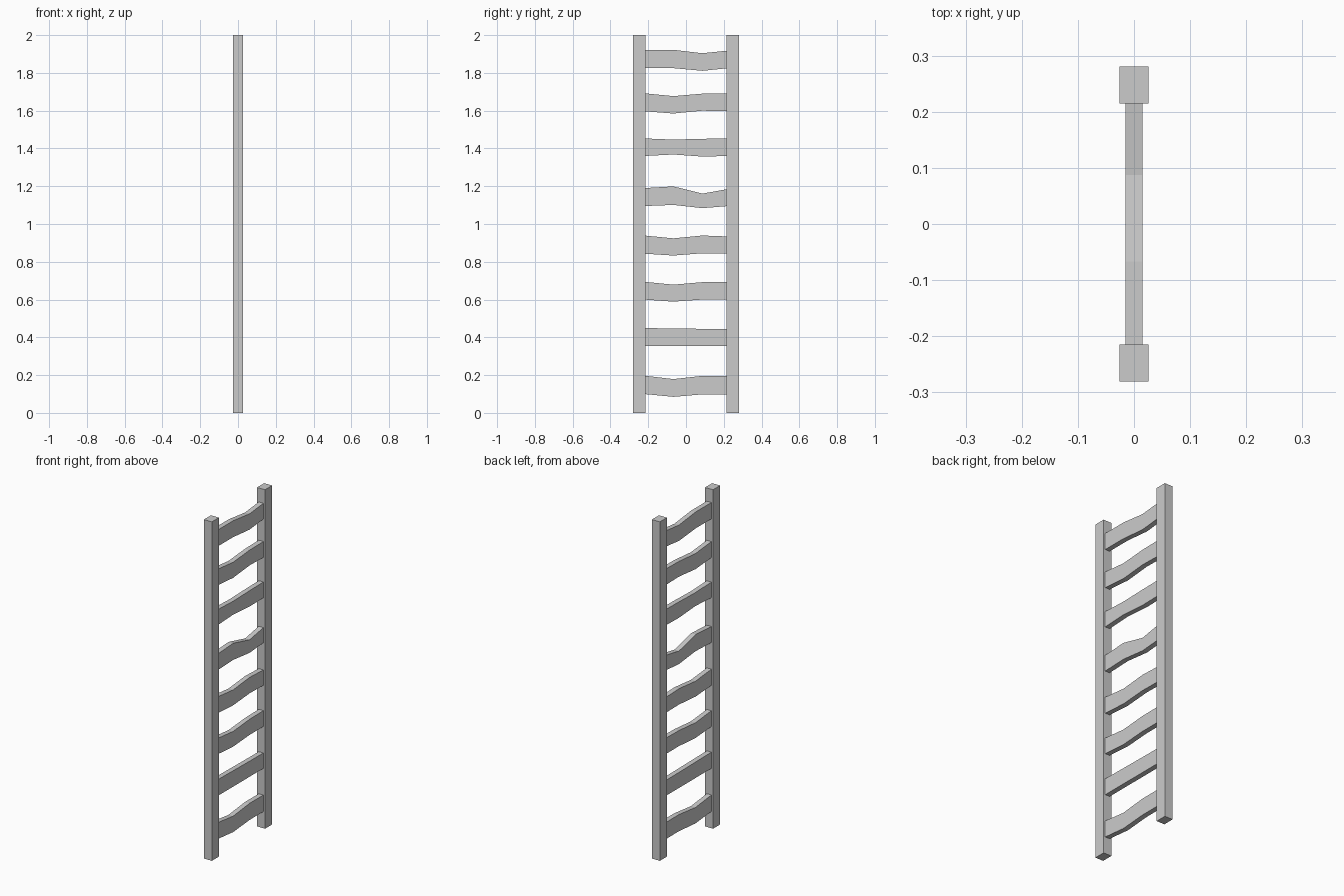
import bpy, bmesh

if "Cube" in bpy.data.objects:
    bpy.data.objects.remove(bpy.data.objects["Cube"])


def make_object(name, bm):
    bmesh.ops.recalc_face_normals(bm, faces=bm.faces)
    mesh = bpy.data.meshes.new(name)
    bm.to_mesh(mesh)
    bm.free()
    obj = bpy.data.objects.new(name, mesh)
    bpy.context.collection.objects.link(obj)


def rail(name, y):
    bm = bmesh.new()
    bmesh.ops.create_cube(bm, size=1)
    bmesh.ops.scale(bm, vec=(0.052, 0.066, 2.0), verts=bm.verts)
    bmesh.ops.translate(bm, vec=(0, y, 1.0), verts=bm.verts)
    make_object(name, bm)


def rung(name, base, bottom, top):
    # sweep a rectangular section through four stations along y
    bm = bmesh.new()
    rings = []
    for y, b, t in zip(STATIONS, bottom, top):
        lo, hi = base + b, base + t
        rings.append([bm.verts.new((x, y, z)) for x, z in
                      ((-HALF, lo), (HALF, lo), (HALF, hi), (-HALF, hi))])
    for a, b in zip(rings, rings[1:]):
        for i in range(4):
            j = (i + 1) % 4
            bm.faces.new((a[i], a[j], b[j], b[i]))
    bm.faces.new(rings[0])
    bm.faces.new(rings[-1])
    make_object(name, bm)


HALF = 0.015
STATIONS = (-0.222, -0.067, 0.087, 0.222)

# side rails
rail("left_rail", -0.248)
rail("right_rail", 0.248)

# uneven wooden rungs: base height, lower edge offsets, upper edge offsets
RUNGS = [
    (0.10, (0, -0.015, -0.002, -0.002), (0.097, 0.079, 0.096, 0.096)),
    (0.353, (0, 0, 0, 0), (0.096, 0.094, 0.092, 0.091)),
    (0.60, (0, -0.011, 0, 0), (0.094, 0.079, 0.092, 0.094)),
    (0.843, (0, -0.010, 0.002, 0), (0.096, 0.081, 0.096, 0.091)),
    (1.095, (0, 0.006, -0.011, 0), (0.095, 0.104, 0.066, 0.090)),
    (1.36, (0, 0.008, -0.003, 0), (0.093, 0.087, 0.091, 0.093)),
    (1.597, (0, -0.012, 0.003, 0), (0.095, 0.080, 0.093, 0.095)),
    (1.825, (0, 0, -0.014, 0), (0.097, 0.097, 0.079, 0.093)),
]
for n, (base, bottom, top) in enumerate(RUNGS, 1):
    rung(f"rung_{n}", base, bottom, top)
